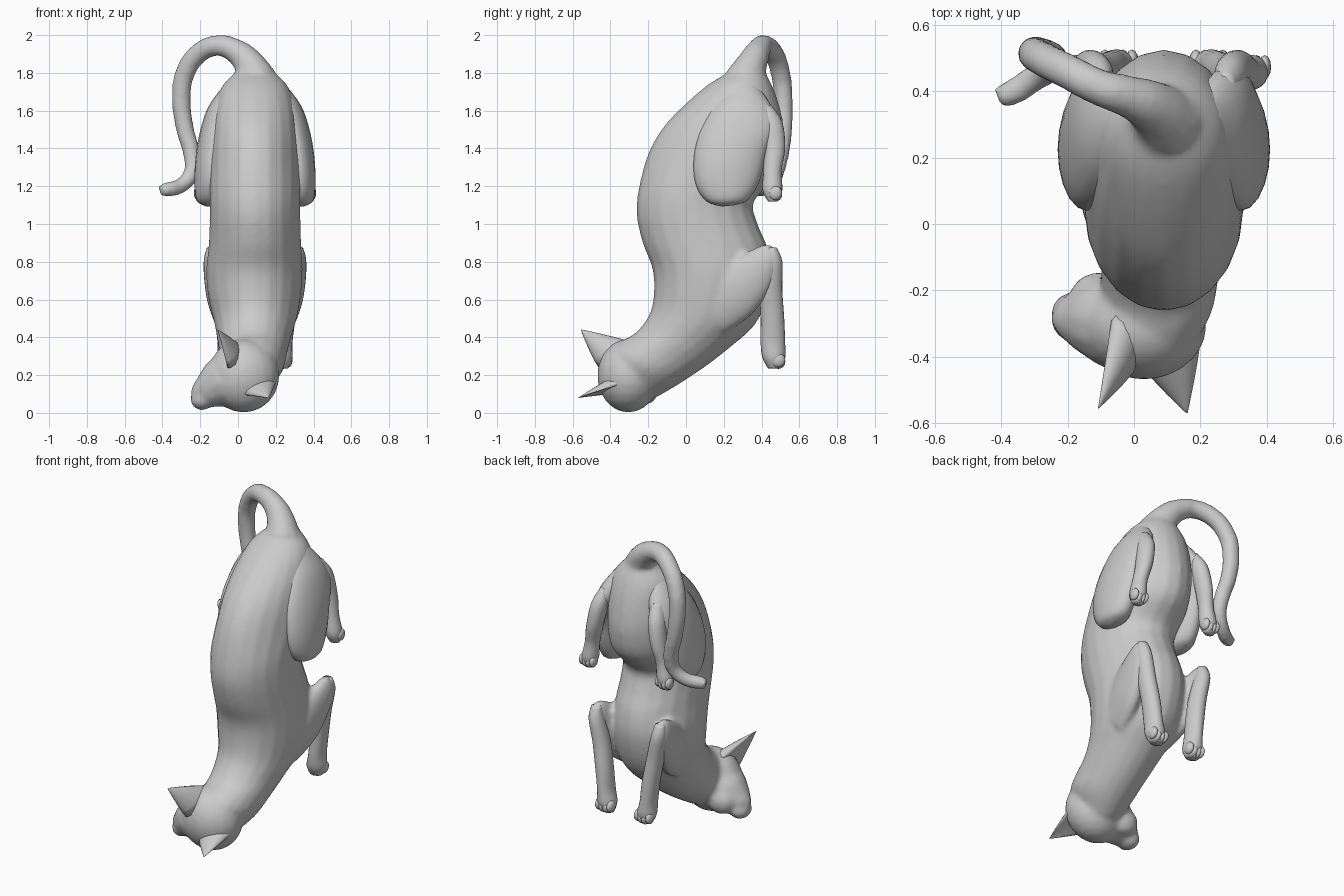
import bpy, bmesh, math
from mathutils import Vector

if "Cube" in bpy.data.objects:
    bpy.data.objects.remove(bpy.data.objects["Cube"])

CX = 0.09   # centre line of the trunk


def finish(name, bm):
    bmesh.ops.recalc_face_normals(bm, faces=bm.faces)
    me = bpy.data.meshes.new(name)
    bm.to_mesh(me)
    bm.free()
    for p in me.polygons:
        p.use_smooth = True
    ob = bpy.data.objects.new(name, me)
    bpy.context.collection.objects.link(ob)
    return ob


def skin_loops(name, loops):
    """Bridge lists of points into a closed tube."""
    bm = bmesh.new()
    loops = [[bm.verts.new(p) for p in loop] for loop in loops]
    seg = len(loops[0])
    for p, q in zip(loops, loops[1:]):
        for k in range(seg):
            bm.faces.new((p[k], p[(k + 1) % seg], q[(k + 1) % seg], q[k]))
    bm.faces.new(loops[0])
    bm.faces.new(loops[-1])
    return finish(name, bm)


def loft(name, rings, side=1, seg=20, sub=4):
    """Rings: (y, z) of one edge, (y, z) of the other, x offset, half width."""
    n = len(rings)
    fine = []
    for i in range(n - 1):
        ps = [rings[min(max(i + k, 0), n - 1)] for k in (-1, 0, 1, 2)]
        for s in range(sub):
            t = s / sub
            fine.append([0.5 * (2 * b + (c - a) * t + (2*a - 5*b + 4*c - d) * t*t
                                + (3*b - a - 3*c + d) * t**3) for a, b, c, d in zip(*ps)])
    fine.append(rings[-1])
    loops = []
    for y0, z0, y1, z1, off, hw in fine:
        loop = []
        for k in range(seg):
            a = 2 * math.pi * k / seg
            c, s = math.cos(a) / 2, math.sin(a)
            loop.append((CX + side * off + hw * s, (y0 + y1) / 2 + (y1 - y0) * c,
                         (z0 + z1) / 2 + (z1 - z0) * c))
        loops.append(loop)
    return skin_loops(name, loops)


def ball(name, loc, scale, seg=20):
    bm = bmesh.new()
    bmesh.ops.create_uvsphere(bm, u_segments=seg, v_segments=seg // 2 + 2, radius=1)
    for v in bm.verts:
        v.co = Vector([l + c * s for l, c, s in zip(loc, v.co, scale)])
    return finish(name, bm)


def tube(name, pts):
    cu = bpy.data.curves.new(name, 'CURVE')
    cu.dimensions = '3D'
    cu.bevel_depth, cu.bevel_resolution, cu.resolution_u = 1, 4, 4
    cu.use_fill_caps = True
    sp = cu.splines.new('BEZIER')
    sp.bezier_points.add(len(pts) - 1)
    for b, (x, y, z, r) in zip(sp.bezier_points, pts):
        b.co, b.radius = (x, y, z), r
        b.handle_left_type = b.handle_right_type = 'AUTO'
    ob = bpy.data.objects.new(name, cu)
    bpy.context.collection.objects.link(ob)
    bpy.ops.object.select_all(action='DESELECT')
    ob.select_set(True)
    bpy.context.view_layer.objects.active = ob
    bpy.ops.object.convert(target='MESH')
    return bpy.context.view_layer.objects.active


def ear(name, a, b, back, tip):
    """Tapered shell between base ends a and b, bulging behind, hollow in front."""
    a, b, back, tip = map(Vector, (a, b, back, tip))
    mid, u = (a + b) / 2, (b - a) / 2
    loops = []
    for t in (0, .2, .4, .6, .8, .93, 1):
        w = 1.02 - t ** 1.15
        loop = []
        for k in range(16):
            c, s = math.cos(k * math.pi / 8), math.sin(k * math.pi / 8)
            depth = s if s > 0 else -.25 * s * t
            loop.append(mid.lerp(tip, t) + w * (u * c + back * (depth - .2 * (s < 0))))
        loops.append(loop)
    return skin_loops(name, loops)


# Trunk from rump down to neck
skin = [loft("body", [
    (.33, 1.86, .38, 1.85, 0, .03), (.24, 1.81, .42, 1.80, 0, .10),
    (.12, 1.74, .47, 1.70, 0, .18), (-.02, 1.62, .51, 1.56, 0, .22),
    (-.13, 1.50, .525, 1.41, 0, .235), (-.205, 1.36, .49, 1.26, 0, .24),
    (-.25, 1.19, .36, 1.12, 0, .24), (-.262, 1.05, .38, 1.00, 0, .24),
    (-.23, .90, .43, .88, 0, .245), (-.18, .77, .45, .74, -.003, .255),
    (-.17, .65, .42, .58, -.003, .245), (-.19, .53, .36, .46, 0, .22),
    (-.26, .43, .25, .36, -.005, .195), (-.34, .38, .11, .25, -.01, .18),
    (-.40, .32, -.04, .15, -.02, .168), (-.40, .22, -.16, .08, -.04, .12)])]

# Head, turned to one side, with cheeks, muzzle and nose
skin += [ball("head", (.03, -.305, .197), (.19, .165, .195)),
         tube("face", [(.0, -.30, .18, .16), (-.09, -.29, .155, .14),
                       (-.16, -.285, .12, .10), (-.222, -.28, .095, .055)]),
         ball("cheek", (-.1, -.21, .13), (.09, .065, .085)),
         ball("muzzle", (-.19, -.28, .07), (.062, .075, .056)),
         ball("nose", (-.228, -.285, .11), (.028, .028, .025), 10)]

# Tail
skin.append(tube("tail", [
    (.10, .31, 1.76, .11), (.05, .355, 1.86, .08), (-.02, .385, 1.92, .064),
    (-.10, .41, 1.945, .056), (-.20, .46, 1.91, .054), (-.28, .50, 1.80, .053),
    (-.30, .515, 1.67, .051), (-.28, .515, 1.50, .048), (-.245, .50, 1.37, .046),
    (-.245, .475, 1.27, .044), (-.30, .44, 1.205, .041), (-.36, .40, 1.185, .041),
    (-.41, .38, 1.18, .034)]))

for side in (1, -1):
    # Upper arms
    skin.append(loft("upper_arm", [
        (.04, .69, .20, .42, .165, .06), (.18, .77, .34, .51, .19, .068),
        (.31, .845, .44, .64, .212, .06), (.41, .892, .48, .74, .225, .045),
        (.47, .88, .50, .80, .225, .025)], side))

# Blend the skin parts into one surface
bpy.ops.object.select_all(action='DESELECT')
for ob in skin:
    ob.select_set(True)
body = skin[0]
bpy.context.view_layer.objects.active = body
bpy.ops.object.join()
rm = body.modifiers.new("blend", 'REMESH')
rm.mode, rm.voxel_size, rm.use_smooth_shade = 'VOXEL', .015, True
sm = body.modifiers.new("soften", 'SMOOTH')
sm.factor, sm.iterations = .5, 5

# Legs and paws
for side, label in ((1, "right"), (-1, "left")):
    loft(label + "_forearm", [
        (.43, .875, .48, .875, .225, .03), (.405, .80, .51, .80, .22, .045),
        (.39, .65, .51, .65, .19, .05), (.395, .50, .52, .50, .165, .05),
        (.395, .37, .525, .37, .15, .048), (.405, .29, .525, .29, .14, .058),
        (.435, .235, .50, .235, .135, .04)], side)
    loft(label + "_thigh", [
        (.24, 1.74, .37, 1.74, .12, .04), (.14, 1.62, .45, 1.63, .165, .08),
        (.065, 1.47, .48, 1.52, .205, .085), (.04, 1.32, .43, 1.38, .23, .085),
        (.055, 1.20, .39, 1.23, .24, .08), (.11, 1.12, .33, 1.13, .245, .065),
        (.19, 1.092, .26, 1.10, .245, .02)], side)
    loft(label + "_hind_foot", [
        (.38, 1.63, .45, 1.63, .185, .025), (.39, 1.55, .51, 1.54, .20, .048),
        (.41, 1.40, .525, 1.40, .225, .047), (.41, 1.28, .505, 1.28, .25, .043),
        (.405, 1.18, .51, 1.18, .265, .05), (.435, 1.118, .485, 1.12, .27, .033)], side)
    for k in range(4):
        d = (k - 1.5) * .027
        drop = .008 * abs(k - 1.5)
        ball(f"{label}_fore_toe_{k}", (CX + side * .137 + d, .488, .267 + drop),
             (.021, .038, .038), 12)
        ball(f"{label}_hind_toe_{k}", (CX + side * .268 + d * .9, .473, 1.152 + drop),
             (.019, .036, .037), 12)

# Ears
ear("upper_ear", (-.04, -.46, .24), (-.05, -.26, .36), (.07, .0, .03), (-.108, -.555, .44))
ear("lower_ear", (.02, -.42, .11), (.20, -.33, .17), (-.01, .02, .07), (.16, -.57, .08))
